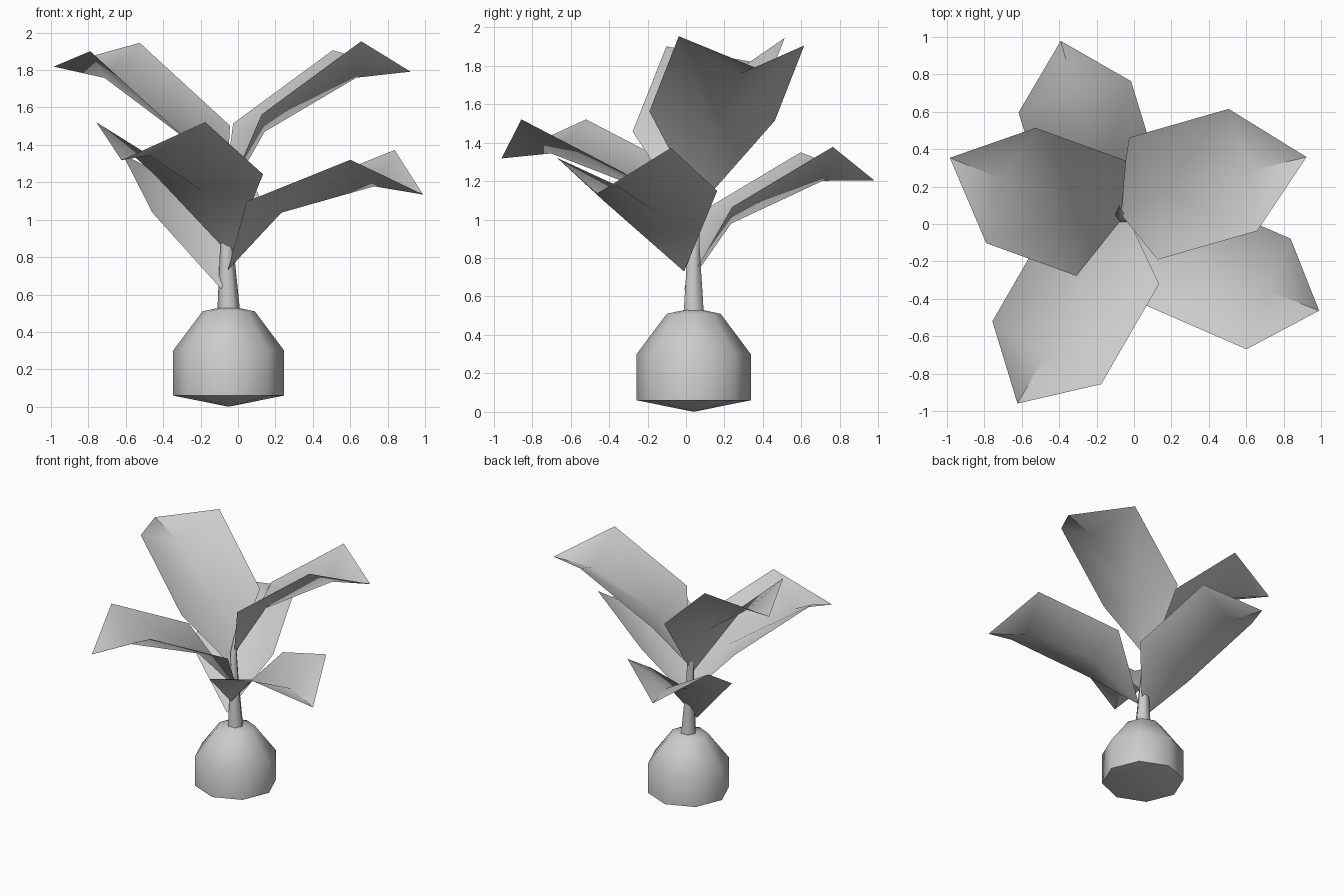
import bpy, math
from mathutils import Matrix, Vector

if "Cube" in bpy.data.objects:
    bpy.data.objects.remove(bpy.data.objects["Cube"])

grey = bpy.data.materials.new("plain_grey")
grey.use_nodes = True
grey.diffuse_color = (0.6, 0.6, 0.6, 1)
grey.node_tree.nodes["Principled BSDF"].inputs["Base Color"].default_value = (0.6, 0.6, 0.6, 1)


def make(name, verts, faces, angle):
    mesh = bpy.data.meshes.new(name)
    mesh.from_pydata(verts, [], faces)
    mesh.materials.append(grey)
    obj = bpy.data.objects.new(name, mesh)
    bpy.context.collection.objects.link(obj)
    bpy.ops.object.select_all(action='DESELECT')
    obj.select_set(True)
    bpy.context.view_layer.objects.active = obj
    bpy.ops.object.shade_smooth_by_angle(angle=math.radians(angle))
    return obj


def tube(name, rings, sides, angle):
    """Skin circular rings (x, y, z, radius), closed by a point at each end."""
    verts, faces = [Vector(rings[0][:3])], []
    for x, y, z, r in rings[1:-1]:
        for i in range(sides):
            a = math.tau * i / sides
            verts.append(Vector((x + r * math.cos(a), y + r * math.sin(a), z)))
    verts.append(Vector(rings[-1][:3]))
    last, count = len(verts) - 1, len(rings) - 2
    for i in range(sides):
        j = (i + 1) % sides
        faces.append((0, 1 + j, 1 + i))
        for k in range(count - 1):
            lo, hi = 1 + k * sides, 1 + (k + 1) * sides
            faces.append((lo + i, lo + j, hi + j, hi + i))
        top = 1 + (count - 1) * sides
        faces.append((top + i, top + j, last))
    return make(name, verts, faces, angle)


# Bulb: eight-sided, with a shallow pointed bottom
cx, cy = -0.05, 0.04
profile = [(0, 0), (0.297, 0.06), (0.297, 0.3), (0.14, 0.51), (0, 0.54)]
tube("bulb", [(cx, cy, z, r) for r, z in profile], 8, 60)

# Stem: tapered, leaning back to a thin point
tube("stem", [(cx, cy, 0.5, 0), (cx, cy, 0.52, 0.06), (-0.06, cy, 0.85, 0.036),
              (-0.075, 0.05, 1.1, 0.025), (-0.08, 0.1, 1.3, 0)], 6, 60)

# Leaf: folded along the rib, halves mirrored across it
RIB = [(0, 0, 0), (0.427, 0, 0.19), (1.01, 0, 0.135), (1.272, 0, -0.01)]
EDGE = [(0.39, 0.336, 0.30), (1.068, 0.336, 0.303)]
LEAF = RIB + EDGE + [(x, -y, z) for x, y, z in EDGE]
LEAF_FACES = [(0, 1, 4), (1, 2, 5, 4), (2, 3, 5),
              (0, 6, 1), (1, 6, 7, 2), (2, 7, 3)]


def leaf(name, base, heading, pitch, roll, size):
    turn = [Matrix.Rotation(math.radians(a), 4, axis)
            for a, axis in ((heading, 'Z'), (-pitch, 'Y'), (roll, 'X'))]
    m = Matrix.Translation(base) @ turn[0] @ turn[1] @ turn[2] @ Matrix.Scale(size, 4)
    make(name, [m @ Vector(v) for v in LEAF], LEAF_FACES, 50)


leaf("upper_left_leaf", (-0.085, 0.07, 1.07), 16, 35, -5, 1)
leaf("upper_right_leaf", (-0.07, 0.02, 1.0), 160, 40.5, -5, 1)
leaf("front_leaf", (-0.04, 0.05, 0.81), 240, 24, 0, 1)
leaf("lower_left_leaf", (-0.055, -0.01, 0.73), -23.5, 20, 5, 0.95)
leaf("back_leaf", (-0.09, -0.01, 0.63), 107, 29.5, -3, 0.93)
